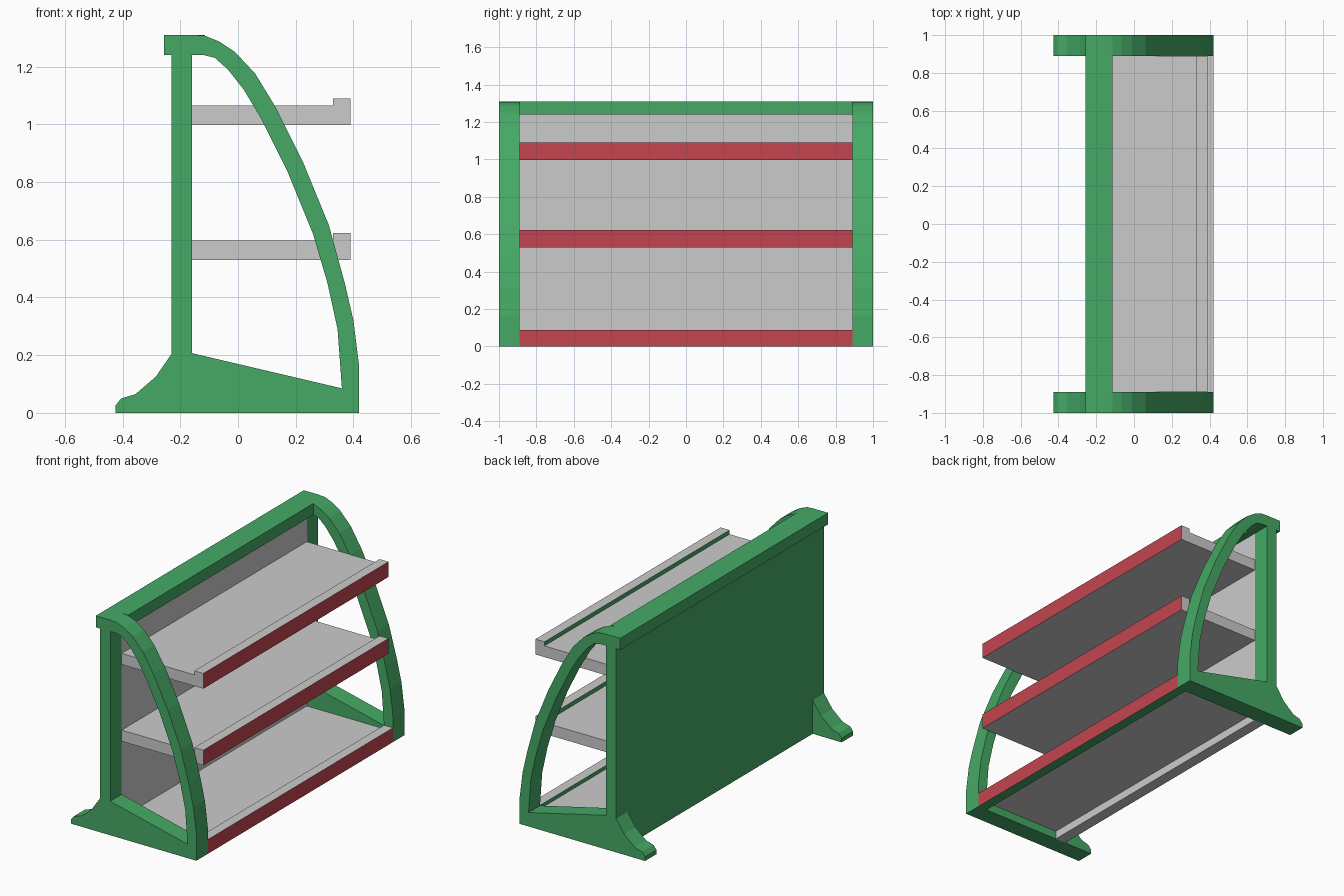
import bpy, bmesh
from math import pi

if "Cube" in bpy.data.objects:
    bpy.data.objects.remove(bpy.data.objects["Cube"])


def material(name, rgb):
    m = bpy.data.materials.new(name)
    m.diffuse_color = (*rgb, 1)
    m.use_nodes = True
    m.node_tree.nodes["Principled BSDF"].inputs["Base Color"].default_value = m.diffuse_color
    return m


GREEN = material("green_paint", (0.06, 0.40, 0.13))
RED = material("red_edge", (0.55, 0.06, 0.08))
GREY = material("grey_board", (0.8, 0.8, 0.8))
INNER = 0.89  # half width between the side frames


def side_frame(name, y):
    """Arched side frame: outline with an opening, extruded along y."""
    outer = [(-.425, 0), (.42, 0), (.42, .16), (.40, .32), (.37, .45), (.315, .65),
             (.225, .87), (.13, 1.06), (.06, 1.175), (-.01, 1.25), (-.065, 1.287),
             (-.115, 1.307), (-.16, 1.31), (-.257, 1.31), (-.257, 1.24), (-.23, 1.24),
             (-.23, .205), (-.285, .125), (-.355, .065), (-.405, .05), (-.425, .025)]
    opening = [(-.16, .207), (.36, .085), (.345, .29), (.31, .45), (.26, .62),
               (.17, .84), (.08, 1.02), (.02, 1.12), (-.035, 1.19), (-.08, 1.23),
               (-.12, 1.24), (-.16, 1.24)]
    cu = bpy.data.curves.new(name, 'CURVE')
    cu.dimensions, cu.fill_mode, cu.extrude = '2D', 'BOTH', (1 - INNER) / 2
    for pts in (outer, opening):
        s = cu.splines.new('POLY')
        s.points.add(len(pts) - 1)
        for p, (x, z) in zip(s.points, pts):
            p.co = (x, z, 0, 1)
        s.use_cyclic_u = True
    ob = bpy.data.objects.new(name, cu)
    bpy.context.collection.objects.link(ob)
    ob.rotation_euler.x = pi / 2
    ob.location.y = y
    bpy.ops.object.select_all(action='DESELECT')
    ob.select_set(True)
    bpy.context.view_layer.objects.active = ob
    bpy.ops.object.convert(target='MESH')
    ob = bpy.context.object
    bm = bmesh.new()
    bm.from_mesh(ob.data)
    bmesh.ops.remove_doubles(bm, verts=bm.verts, dist=1e-4)
    bmesh.ops.recalc_face_normals(bm, faces=bm.faces)
    for f in bm.faces:
        f.smooth = False
    bm.to_mesh(ob.data)
    bm.free()
    ob.data.materials.clear()
    ob.data.materials.append(GREEN)


def extruded(name, profile, pick):
    """Board spanning the frames; pick(normal) returns its face material."""
    bm = bmesh.new()
    face = bm.faces.new([bm.verts.new((x, -INNER, z)) for x, z in profile])
    new = bmesh.ops.extrude_face_region(bm, geom=[face])["geom"]
    bmesh.ops.translate(bm, vec=(0, 2 * INNER, 0),
                        verts=[v for v in new if isinstance(v, bmesh.types.BMVert)])
    bmesh.ops.recalc_face_normals(bm, faces=bm.faces)
    mats = [GREY, GREEN, RED]
    for f in bm.faces:
        f.material_index = mats.index(pick(f.normal))
    me = bpy.data.meshes.new(name)
    bm.to_mesh(me)
    bm.free()
    for m in mats:
        me.materials.append(m)
    bpy.context.collection.objects.link(bpy.data.objects.new(name, me))


def rect(x0, x1, z0, z1):
    return [(x0, z0), (x1, z0), (x1, z1), (x0, z1)]


def shelf_faces(n):
    return RED if n.x > .5 else GREEN if n.x < -.5 else GREY


# Side frames
for name, side in (("front_side_frame", -1), ("rear_side_frame", 1)):
    side_frame(name, side * (1 + INNER) / 2)

# Back panel (green outside, grey inside) and top rail
extruded("back_panel", rect(-.23, -.16, 0, 1.24), lambda n: GREEN if n.x < -.5 else GREY)
extruded("top_rail", rect(-.257, -.115, 1.24, 1.31), lambda n: GREEN)

# Upper shelves with a raised front lip
for name, z in (("middle_shelf", .53), ("upper_shelf", .997)):
    extruded(name, [(-.16, z), (.39, z), (.39, z + .093), (.33, z + .093),
                    (.33, z + .068), (-.16, z + .068)], shelf_faces)

# Bottom shelf, open below, with a front skirt
extruded("bottom_shelf", rect(-.16, .36, .05, .065), lambda n: GREY)
extruded("bottom_skirt", rect(.36, .42, 0, .087),
         lambda n: RED if n.x > .5 else GREY if n.z > .5 else GREEN)
